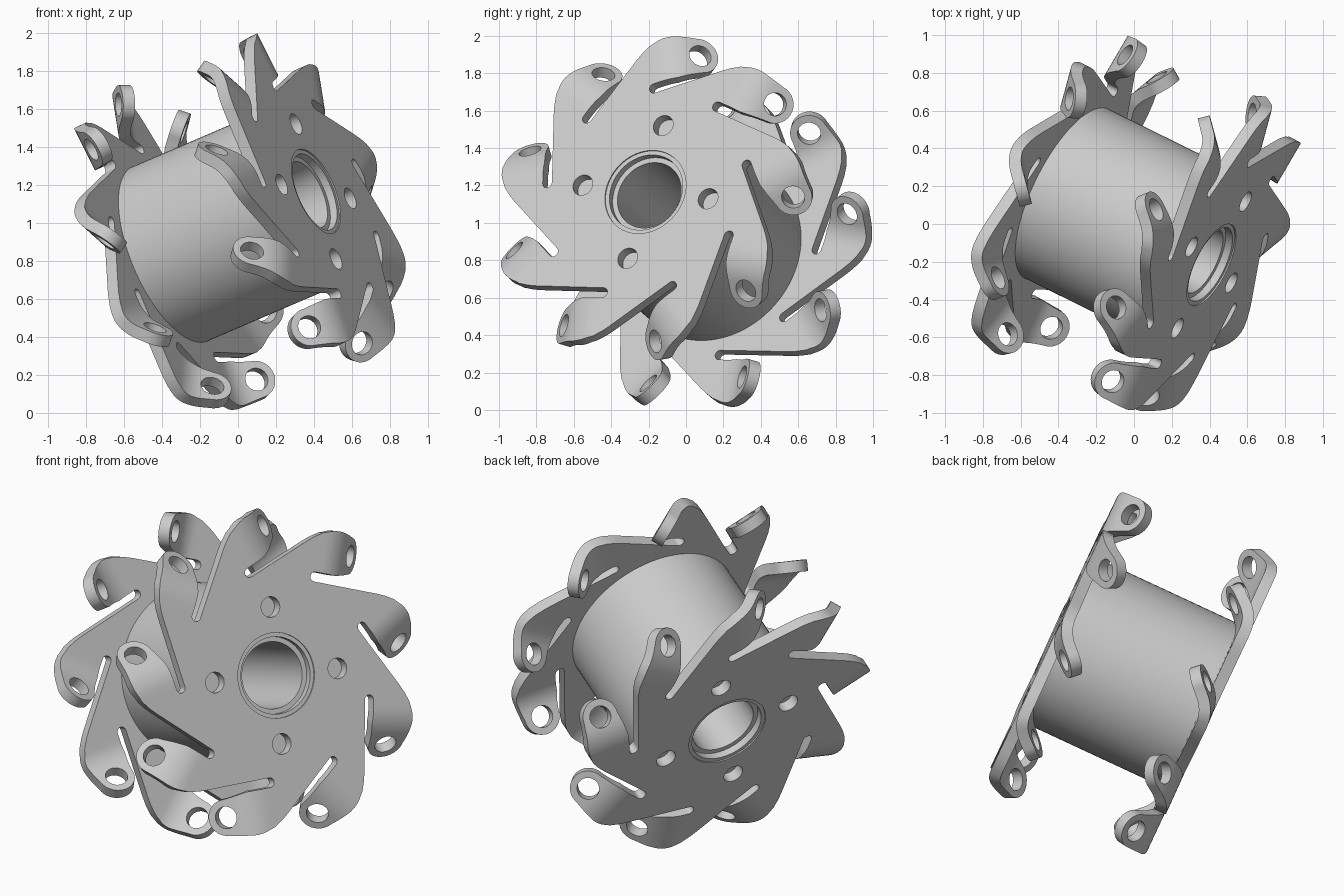
import bpy, bmesh, math
from mathutils import Matrix, Vector

if "Cube" in bpy.data.objects:
    bpy.data.objects.remove(bpy.data.objects["Cube"])

FINGERS, STEP = 9, math.radians(40)
FACE, THICK = 0.49, 0.065            # outer plate face, sheet thickness
STRIP, HALF, TIP = 0.733, 0.12, 0.102  # finger centre line, half width, tip radius
BEND_R, BEND_START = 0.25, 0.182     # bend radius and where it begins
BEND = math.radians(45)
HOLE_S = 0.423                       # eyelet position measured along the finger

metal = bpy.data.materials.new("grey metal")
metal.use_nodes = True
metal.diffuse_color = (0.6, 0.6, 0.6, 1)
metal.node_tree.nodes["Principled BSDF"].inputs["Base Color"].default_value = (0.6, 0.6, 0.6, 1)

# Tilted wheel axle: local z is the axle, pointing out of the front plate
up = Vector((-0.275, 0.249, 0.929)).normalized()
side = Vector((0.471, 0.877, -0.092))
side = (side - up * side.dot(up)).normalized()
axle = side.cross(up)
WHEEL = Matrix.Translation((0, -0.015, 0.99)) @ Matrix((side, up, axle)).transposed().to_4x4()


def add_object(name, bm, matrix=WHEEL):
    mesh = bpy.data.meshes.new(name)
    bm.to_mesh(mesh)
    bm.free()
    obj = bpy.data.objects.new(name, mesh)
    bpy.context.collection.objects.link(obj)
    obj.matrix_world = matrix
    mesh.materials.append(metal)
    return obj


def smooth(obj):
    obj.data.polygons.foreach_set("use_smooth", [True] * len(obj.data.polygons))
    obj.data.set_sharp_from_angle(angle=math.radians(30))


def finger_frame(k):
    """Local x runs along the finger, y is radial, z is the axle."""
    phi = math.radians(34.6) + k * STEP
    radial = Vector((math.cos(phi), math.sin(phi), 0))
    along = Vector((math.sin(phi), -math.cos(phi), 0))
    return along, radial


def place(k, along, radial, z=0.0):
    t, r = finger_frame(k)
    return t * along + r * radial + Vector((0, 0, FACE + z))


def bent(s):
    """Distance along the finger -> position along and depth."""
    if s <= BEND_START:
        return s, 0.0
    a = min((s - BEND_START) / BEND_R, BEND)
    rest = max(0.0, s - BEND_START - BEND_R * BEND)
    return (BEND_START + BEND_R * math.sin(a) + rest * math.cos(BEND),
            -BEND_R * (1 - math.cos(a)) - rest * math.sin(BEND))


def finger_rows():
    """Rows of (distance, inner edge, outer edge) from root to rounded tip."""
    rows = [(0.15, 0.606, 0.828)]
    for i in range(9):
        s = BEND_START + BEND_R * BEND * i / 8
        taper = max(0.0, (s - 0.28) / (HOLE_S - 0.28))
        lo = STRIP - 0.127 + (0.127 - TIP) * taper
        corner = 0.016 * max(0.0, (0.26 - s) / 0.08) ** 2
        rows.append((s, lo, STRIP + HALF + (TIP - HALF) * taper - corner))
    for i in range(13):
        a = math.pi / 2 * i / 12
        w = TIP * math.cos(a)
        rows.append((HOLE_S + TIP * math.sin(a), STRIP - w, STRIP + w))
    return rows


# Pinwheel sheet: core outline with slots, plus bent fingers
bm = bmesh.new()
outline = []
for k in range(FINGERS):
    for i in range(9):               # rounded slot end
        a = -math.pi / 2 - math.pi * i / 8
        outline.append(bm.verts.new(place(k, 0.14 + 0.027 * math.cos(a), 0.579 + 0.027 * math.sin(a))))
    previous = None
    for s, lo, hi in finger_rows():
        x, z = bent(s)
        row = [bm.verts.new(place(k, x, lo, z)), bm.verts.new(place(k, x, hi, z))]
        if previous:
            bm.faces.new((previous[0], row[0], row[1], previous[1]))
        else:
            outline += row
        previous = row
    outline += [bm.verts.new(place(k, x, r)) for x, r in ((0.1, 0.798), (0.06, 0.768))]
bm.faces.new(outline)
bmesh.ops.remove_doubles(bm, verts=bm.verts, dist=0.0005)
bmesh.ops.recalc_face_normals(bm, faces=bm.faces)
core = max(bm.faces, key=lambda f: f.calc_area())
if core.normal.z < 0:
    bmesh.ops.reverse_faces(bm, faces=bm.faces)
front_plate = add_object("front_plate", bm)

# Cutter for the bore, bolt holes and finger eyelets
bm = bmesh.new()


def drill(matrix, radius, segments=32):
    bmesh.ops.create_cone(bm, cap_ends=True, segments=segments, radius1=radius,
                          radius2=radius, depth=0.2, matrix=matrix)


drill(Matrix.Translation((0, 0, FACE)), 0.238, 64)
for i in range(4):
    a = i * math.pi / 2
    drill(Matrix.Translation((0.382 * math.cos(a), 0.382 * math.sin(a), FACE)), 0.058)
for k in range(FINGERS):
    x, z = bent(HOLE_S)
    normal = (finger_frame(k)[0] + Vector((0, 0, 1))).normalized()
    turn = normal.to_track_quat("Z", "Y").to_matrix().to_4x4()
    drill(Matrix.Translation(place(k, x, STRIP, z) - normal * THICK / 2) @ turn, 0.062)
cutter = add_object("hole_cutter", bm)
cutter.hide_render = True

solid = front_plate.modifiers.new("thickness", "SOLIDIFY")
solid.thickness = THICK
solid.offset = -1
cut = front_plate.modifiers.new("holes", "BOOLEAN")
cut.operation = "DIFFERENCE"
cut.solver = "EXACT"
cut.object = cutter
bpy.context.view_layer.update()
finished = bpy.data.meshes.new_from_object(
    front_plate.evaluated_get(bpy.context.evaluated_depsgraph_get()))
front_plate.modifiers.clear()
front_plate.data = finished
bpy.data.objects.remove(cutter)
smooth(front_plate)

# Back plate: the same part turned over
flip = math.radians(-5.5)
back_plate = bpy.data.objects.new("back_plate", finished.copy())
bpy.context.collection.objects.link(back_plate)
back_plate.matrix_world = WHEEL @ Matrix.Rotation(math.pi, 4, Vector((math.cos(flip), math.sin(flip), 0)))

# Drum with a through bore and a stepped collar at each end
bm = bmesh.new()
inside = FACE - THICK
half = [(0.5, inside), (0.238, inside), (0.238, FACE - 0.008), (0.215, FACE - 0.008),
        (0.215, FACE - 0.05), (0.187, FACE - 0.05)]
profile = half + [(r, -z) for r, z in reversed(half)]
rings = []
for i in range(96):
    a = math.tau * i / 96
    rings.append([bm.verts.new((r * math.cos(a), r * math.sin(a), z)) for r, z in profile])
for i, ring in enumerate(rings):
    following = rings[(i + 1) % len(rings)]
    for j in range(len(profile)):
        n = (j + 1) % len(profile)
        bm.faces.new((ring[j], following[j], following[n], ring[n]))
bmesh.ops.recalc_face_normals(bm, faces=bm.faces)
smooth(add_object("drum", bm))
